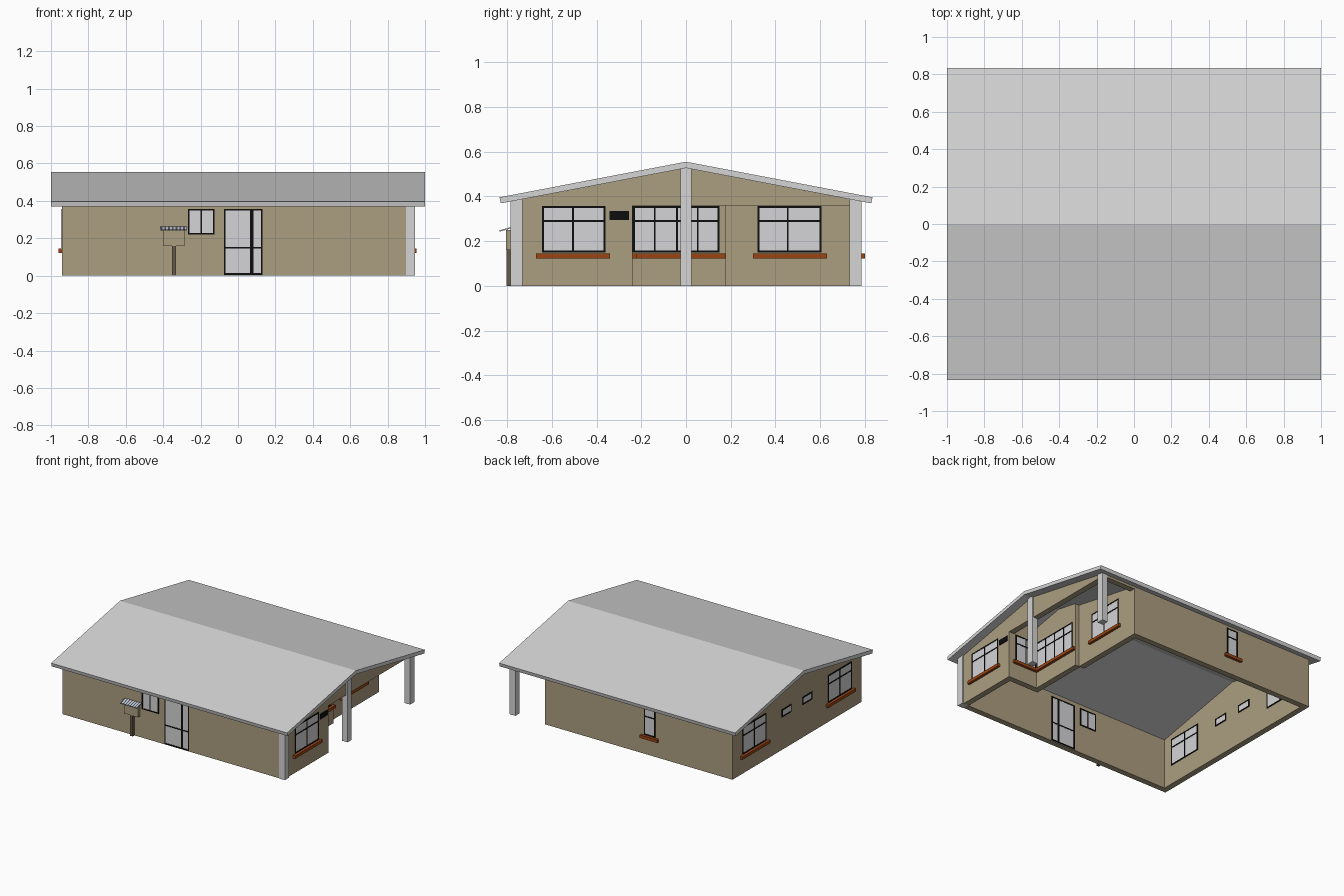
import bpy, bmesh

if "Cube" in bpy.data.objects:
    bpy.data.objects.remove(bpy.data.objects["Cube"])


def material(name, rgb):
    m = bpy.data.materials.new(name)
    m.diffuse_color = (*rgb, 1)
    m.use_nodes = True
    m.node_tree.nodes["Principled BSDF"].inputs["Base Color"].default_value = m.diffuse_color
    return m


WALL = material("tan plaster", (0.41, 0.34, 0.215))
GREY = material("light grey", (0.66, 0.66, 0.67))
GLASS = material("pale glass", (0.66, 0.66, 0.68))
BLACK = material("black frame", (0.004, 0.004, 0.004))
SILL = material("rust brown sill", (0.33, 0.06, 0.007))
POST = material("dark brown", (0.13, 0.105, 0.065))
BLUE = material("slate blue", (0.10, 0.13, 0.20))

T = 0.045            # wall thickness
HX, HY = 0.94, 0.78  # outer wall half sizes
RX = 0.935           # outer face of the right end


def finish(name, bm, mat):
    bmesh.ops.recalc_face_normals(bm, faces=bm.faces)
    me = bpy.data.meshes.new(name)
    bm.to_mesh(me)
    bm.free()
    me.materials.append(mat)
    ob = bpy.data.objects.new(name, me)
    bpy.context.collection.objects.link(ob)
    return ob


def add_prism(bm, profile, x0, x1):
    """Extrude a (y, z) profile from x0 to x1."""
    face = bm.faces.new([bm.verts.new((x0, y, z)) for y, z in profile])
    new = bmesh.ops.extrude_face_region(bm, geom=[face])["geom"]
    bmesh.ops.translate(bm, vec=(x1 - x0, 0, 0),
                        verts=[v for v in new if isinstance(v, bmesh.types.BMVert)])


def prism(name, profile, spans, mat):
    bm = bmesh.new()
    for x0, x1 in spans:
        add_prism(bm, profile, x0, x1)
    return finish(name, bm, mat)


def boxes(name, items, mat):
    bm = bmesh.new()
    for x0, x1, y0, y1, z0, z1 in items:
        add_prism(bm, [(y0, z0), (y1, z0), (y1, z1), (y0, z1)], x0, x1)
    return finish(name, bm, mat)


def under_roof(y):
    return 0.527 - 0.191 * abs(y)


def wall(name, x0, x1, y0, y1, z0=0.0, mat=WALL):
    """Wall whose top follows the underside of the roof."""
    tops = [y1, 0, y0] if y0 < 0 < y1 else [y1, y0]
    prism(name, [(y0, z0), (y1, z0)] + [(y, under_roof(y)) for y in tops], [(x0, x1)], mat)


def window(name, normal, plane, a0, a1, z0, z1, vbars=(), hbars=(), sill=None):
    """Framed window through a wall; normal is '+x', '-x', '+y' or '-y'."""
    s = 1 if normal[0] == "+" else -1

    def place(p0, p1, q0, q1, d0, d1):
        e = sorted((plane + s * d0, plane + s * d1))
        return (*e, p0, p1, q0, q1) if normal[1] == "x" else (p0, p1, *e, q0, q1)

    f, d = 0.009, (-T - 0.004, 0.004)
    bars = [(a0, a1, z0, z0 + f), (a0, a1, z1 - f, z1), (a0, a0 + f, z0, z1), (a1 - f, a1, z0, z1)]
    bars += [(v - w / 2, v + w / 2, z0, z1) for v, w in vbars]
    bars += [(a0, a1, h - f / 2, h + f / 2) for h in hbars]
    boxes(name + "_frame", [place(*b, *d) for b in bars], BLACK)
    boxes(name + "_glass", [place(a0 + .002, a1 - .002, z0 + .002, z1 - .002, -T - .002, .002)], GLASS)
    if sill:
        boxes(name + "_sill", [place(*sill, 0.122, 0.145, 0, 0.02)], SILL)


# Roof slopes
for s, side in ((-1, "front"), (1, "back")):
    prism(side + "_roof", [(0, 0.555), (s * 0.834, 0.396), (s * 0.828, 0.369), (0, 0.527)],
          [(-1, 1)], GREY)

# Walls with the stepped porch recess at the back right
wall("left_wall", -HX, -HX + T, -HY, HY)
wall("front_wall", -HX + T, RX, -HY, -HY + T)
wall("back_wall", -HX + T, 0.65, HY - T, HY)
wall("right_front_wall", RX - T, RX, -HY + T, -0.24)
wall("porch_side_wall", 0.64, RX - T, -0.24 - T, -0.24)
wall("porch_middle_wall", 0.685 - T, 0.685, -0.24, 0.18)
wall("porch_back_wall", 0.65 - T, 0.65, 0.18, HY - T)
wall("porch_gable", RX - T, RX, -0.24, HY, 0.36)
wall("porch_beam", 0.65, RX - T, HY - T, HY, 0.36)

# Columns at the right end
for name, y0, y1 in (("front", -0.784, -0.732), ("middle", -0.025, 0.025), ("back", 0.732, 0.784)):
    wall(name + "_column", 0.898, 0.946, y0, y1, 0, GREY)

# Right side windows
B = 0.008
Z = (0.148, 0.358)
window("right_front_window", "+x", RX, -0.645, -0.36, *Z, [(-0.505, B)], [0.29], (-0.67, -0.34))
window("porch_middle_window", "+x", 0.685, -0.237, 0.15, *Z,
       [(-0.14, B), (-0.04, B), (0.053, B)], [0.29], (-0.24, 0.178))
window("porch_side_window", "+y", -0.24, 0.692, 0.875, *Z, [(0.785, B)], [0.29], (0.685, 0.90))
window("porch_back_window", "+x", 0.65, 0.32, 0.607, *Z, [(0.455, B)], [0.29], (0.30, 0.63))
boxes("wall_plate", [(RX, RX + 0.005, -0.342, -0.255, 0.295, 0.335)], BLACK)

# Left side windows
for name, a0, a1 in (("left_front", -0.66, -0.375), ("left_back", 0.375, 0.66)):
    window(name + "_window", "-x", -HX, a0, a1, *Z, [((a0 + a1) / 2, B)], [0.29],
           (a0 - 0.025, a1 + 0.025))
for name, a0 in (("small_front", -0.185), ("small_back", 0.068)):
    window(name + "_window", "-x", -HX, a0, a0 + 0.117, 0.25, 0.31)

# Back window, front window and front door
window("back_window", "+y", HY, -0.287, -0.192, *Z, [], [0.29], (-0.315, -0.168))
window("front_window", "-y", -HY, -0.268, -0.125, 0.22, 0.358, [(-0.197, B)])
window("front_door", "-y", -HY, -0.075, 0.132, 0.005, 0.358, [(0.073, 0.018)], [0.15])

# Counter box on a post with a striped awning
boxes("counter_post", [(-0.352, -0.332, -0.802, -0.782, 0, 0.16)], POST)
boxes("counter_box", [(-0.402, -0.285, -0.805, -HY, 0.16, 0.25)], WALL)
N = 14
w = 0.14 / N
slope = [(-HY, 0.258), (-0.835, 0.242), (-0.835, 0.248), (-HY, 0.264)]
for k, (name, mat) in enumerate((("blue_awning_stripes", BLUE), ("pale_awning_stripes", GREY))):
    prism(name, slope, [(-0.414 + i * w, -0.414 + (i + 1) * w) for i in range(k, N, 2)], mat)
